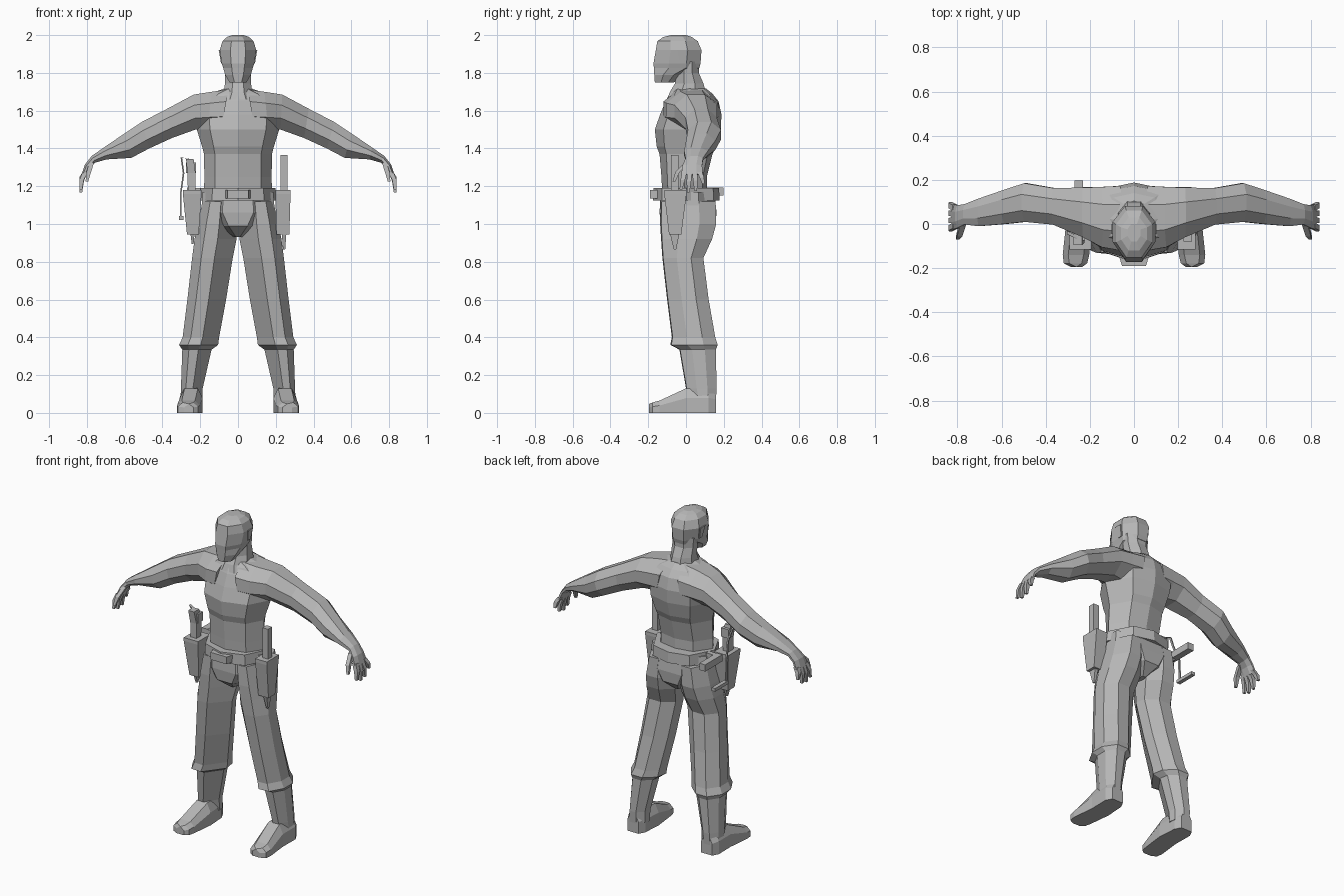
import bpy, bmesh, math
from mathutils import Vector

grey = bpy.data.materials.new("plain grey")
grey.diffuse_color = (0.47, 0.47, 0.47, 1)

# Unit cross-sections: ridged front, flat front, leg, buckle, four-sided
RIDGE = [(0, -1), (.68, -.74), (1, 0), (.62, .82), (0, 1), (-.62, .82), (-1, 0), (-.68, -.74)]
FLAT = [(-.42, -1), (.42, -1), (1, -.35), (1, .4), (.42, 1), (-.42, 1), (-1, .4), (-1, -.35)]
LEG = [(-.1, -1), (.55, -.96), (1, -.3), (1, .4), (.5, 1), (-.25, 1), (-.88, .55), (-1, 0)]
PLATE = [(-.8, -1), (.8, -1), (1, 1), (-1, 1)]
BOX = [(-1, -1), (1, -1), (1, 1), (-1, 1)]


def loft(name, rings):
    """Skin a list of equal-length rings and cap both ends."""
    bm = bmesh.new()
    rows = [[bm.verts.new(p) for p in r] for r in rings]
    n = len(rows[0])
    for a, b in zip(rows, rows[1:]):
        for i in range(n):
            j = (i + 1) % n
            bm.faces.new((a[i], a[j], b[j], b[i]))
    bm.faces.new(rows[0][::-1])
    bm.faces.new(rows[-1])
    bmesh.ops.recalc_face_normals(bm, faces=bm.faces)
    me = bpy.data.meshes.new(name)
    bm.to_mesh(me)
    bm.free()
    me.materials.append(grey)
    ob = bpy.data.objects.new(name, me)
    bpy.context.collection.objects.link(ob)
    return ob


def level(z, x0, x1, y0, y1, shape=RIDGE):
    """Horizontal ring filling the given x and y ranges."""
    return [Vector(((x0 + x1) / 2 + u * (x1 - x0) / 2,
                    (y0 + y1) / 2 + v * (y1 - y0) / 2, z)) for u, v in shape]


def slant(top, bottom, y0, y1, shape=FLAT):
    """Limb ring between a top and a bottom (x, z) point."""
    t, b = Vector((top[0], 0, top[1])), Vector((bottom[0], 0, bottom[1]))
    return [(t + b) / 2 + (t - b) / 2 * v
            + Vector((0, (y0 + y1) / 2 + u * (y1 - y0) / 2, 0)) for u, v in shape]


def stack(name, rows, shape=RIDGE):
    """Centred body part from rows of z, half width, front, back."""
    return loft(name, [level(z, -w, w, f, b, shape) for z, w, f, b in rows])


def column(name, rows, shape=BOX):
    """Upright part from rows of z, x range, y range."""
    return loft(name, [level(*r, shape) for r in rows])


def box(name, x0, x1, y0, y1, z0, z1):
    return column(name, [(z, x0, x1, y0, y1) for z in (z0, z1)])


def mirrored(ob):
    m = ob.modifiers.new("mirror", 'MIRROR')
    m.use_axis[0] = True
    m.use_mirror_merge = False


# Body
stack("torso", [(1.15, .18, -.125, .11), (1.25, .178, -.13, .11), (1.37, .18, -.14, .14),
                (1.41, .19, -.155, .16), (1.50, .218, -.165, .184), (1.58, .225, -.137, .188),
                (1.65, .215, -.108, .172), (1.69, .15, -.088, .14), (1.718, .07, -.068, .105)])
stack("hips", [(1.17, .187, -.135, .15), (1.06, .195, -.14, .162), (.99, .12, -.132, .155),
               (.93, .022, -.06, .09)], FLAT)
stack("neck", [(1.66, .10, -.10, .12), (1.70, .075, -.085, .105), (1.745, .069, -.058, .092),
               (1.80, .07, -.05, .068), (1.86, .075, -.05, .068)], FLAT)
stack("head", [(1.748, .044, -.165, -.065), (1.79, .068, -.168, -.02), (1.825, .078, -.17, .07),
               (1.85, .086, -.172, .077), (1.92, .097, -.16, .082), (1.968, .082, -.152, .062),
               (1.99, .058, -.12, .03), (2.0, .03, -.08, 0)], FLAT)

# Ears
mirrored(column("ear", [(1.85, .075, .090, -.03, -.005), (1.92, .075, .102, -.045, 0)]))

# Legs with flared trouser cuffs
mirrored(column("leg", [
    (1.12, .01, .187, -.135, .157), (1.0, .004, .215, -.137, .16), (.92, .008, .23, -.132, .138),
    (.82, .028, .243, -.125, .092), (.60, .063, .268, -.10, .12), (.40, .10, .293, -.075, .155),
    (.36, .105, .312, -.083, .168), (.335, .14, .295, -.035, .158),
    (.13, .187, .302, .0, .162), (.06, .187, .305, .02, .158)], LEG))

# Shoes, skinned from heel to toe
shoe = [(.158, .215, .29, .12), (.12, .195, .31, .132), (.0, .187, .308, .13),
        (-.14, .203, .323, .065), (-.178, .212, .318, .055), (-.195, .235, .285, .048)]
mirrored(loft("shoe", [[Vector(p) for p in (
    (a, y, 0), (b, y, 0), (b, y, h * .6), (b - .025, y, h), (a + .025, y, h), (a, y, h * .6))]
    for y, a, b, h in shoe]))

# Arms down to the palm
mirrored(loft("arm", [slant(*r) for r in (
    ((.05, 1.712), (.09, 1.50), -.12, .172), ((.14, 1.70), (.16, 1.50), -.105, .168),
    ((.235, 1.685), (.225, 1.50), -.06, .165),
    ((.375, 1.61), (.35, 1.455), -.003, .163), ((.51, 1.54), (.47, 1.40), .01, .185),
    ((.60, 1.48), (.565, 1.35), .0, .155), ((.71, 1.405), (.695, 1.342), -.01, .115),
    ((.775, 1.36), (.755, 1.325), -.002, .09), ((.81, 1.315), (.782, 1.30), -.018, .085),
    ((.827, 1.265), (.803, 1.258), -.025, .09))]))

# Fingers and thumb as bent tapering bars
digits = [("thumb", .005, -.045, -.064, (.775, 1.325), (.79, 1.275), (.80, 1.225))]
names = ("index_finger", "middle_finger", "ring_finger", "little_finger")
for i, (name, tip, drop) in enumerate(zip(names, (-.027, .012, .052, .093), (.015, 0, .008, .045))):
    y = -.008 + i * .027
    digits.append((name, y, (y + tip) / 2, tip,
                   (.81, 1.275), (.828, 1.225 + drop / 2), (.832, 1.167 + drop)))
for name, ya, yb, yc, a, b, c in digits:
    mirrored(column(name, [(p[1], p[0] - r, p[0] + r, y - r, y + r)
                           for p, y, r in ((a, ya, .013), (b, yb, .012), (c, yc, .007))]))

# Belt and buckle
stack("belt", [(1.125, .203, -.174, .178), (1.19, .198, -.172, .175)])
column("buckle", [(z, -.068, .068, -.19, -.145) for z in (1.135, 1.18)], PLATE)

# Baton holster with pointed tip, baton above it
column("baton_holster", [(.945, .203, .272, -.09, -.025), (1.16, .198, .278, -.115, .003),
                         (1.18, .198, .278, -.115, .003)])
column("baton_tip", [(.865, .238, .25, -.064, -.052), (.95, .232, .256, -.085, -.035)])
box("baton_handle", .224, .262, -.08, -.04, 1.17, 1.365)

# Pistol holster with pointed tip
column("pistol_holster", [(.945, -.27, -.208, -.09, -.025), (1.16, -.292, -.193, -.115, .003),
                          (1.18, -.292, -.193, -.115, .003)])
column("holster_tip", [(.895, -.245, -.235, -.064, -.052), (.95, -.252, -.23, -.08, -.036)])

# Pistol grip and slide
column("pistol_grip", [(1.17, -.265, -.225, -.085, -.04), (1.27, -.268, -.225, -.085, -.035),
                       (1.345, -.275, -.235, -.095, -.045)])
box("pistol_slide", -.275, -.222, -.075, -.025, 1.27, 1.325)

# Tools carried on the side of the belt
box("belt_tool", -.27, -.23, .03, .198, 1.15, 1.192)
box("tool_clip", -.25, -.18, .03, .06, 1.14, 1.19)
box("lower_rod", -.312, -.288, .03, .16, 1.022, 1.042)

# Cord hanging from the grip to the rod
column("cord", [(z, x - .004, x + .004, y - .006, y + .006) for z, x, y in (
    (1.345, -.26, -.06), (1.352, -.30, -.04), (1.27, -.288, .0), (1.17, -.302, .035),
    (1.03, -.303, .04))])
